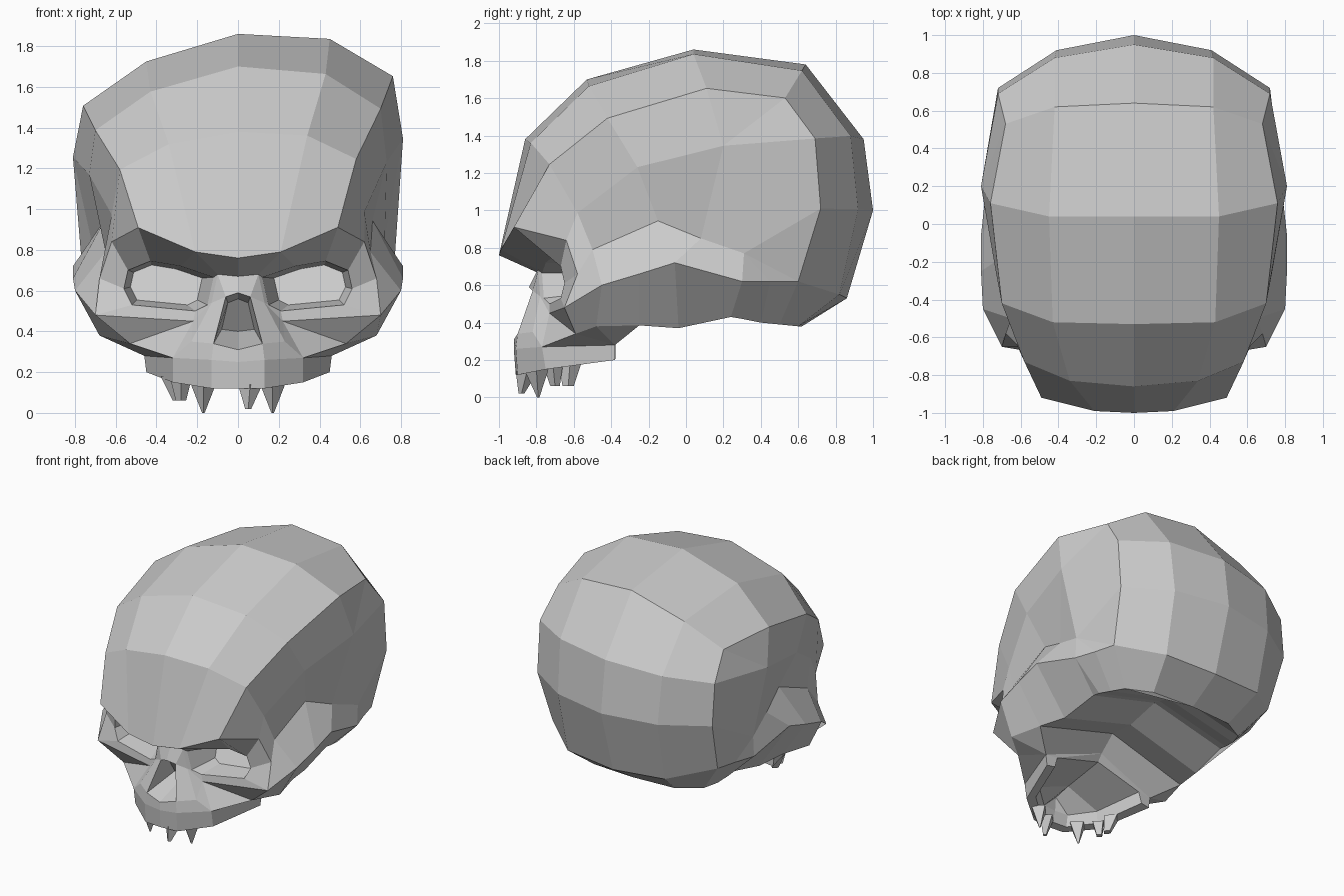
import bpy
import bmesh
from mathutils import Vector

if "Cube" in bpy.data.objects:
    bpy.data.objects.remove(bpy.data.objects["Cube"], do_unlink=True)

bone = bpy.data.materials.new("bone_grey")
bone.use_nodes = True
bone.diffuse_color = (0.6, 0.6, 0.6, 1)
bone.node_tree.nodes["Principled BSDF"].inputs["Base Color"].default_value = bone.diffuse_color


class Shell:
    """Collects faces for the +x half and mirrors each of them as it is added."""

    def __init__(self):
        self.bm = bmesh.new()
        self.verts = {}

    def vert(self, point):
        x, y, z = point
        key = (round(x, 3), round(y, 3), round(z, 3))
        if key not in self.verts:
            # the vault leans: its left side sits higher than its right
            lean = 0.14 * x * max(0, z - 0.9)
            self.verts[key] = self.bm.verts.new((x, y, z + lean))
        return self.verts[key]

    def face(self, *points):
        for side in (1, -1):
            corners = [self.vert((side * p[0], p[1], p[2])) for p in points]
            corners = list(dict.fromkeys(corners))[::side]
            if len(corners) > 2 and not self.bm.faces.get(corners):
                self.bm.faces.new(corners)

    def strip(self, first, second):
        for i in range(min(len(first), len(second)) - 1):
            self.face(first[i], first[i + 1], second[i + 1], second[i])

    def finish(self, name):
        bmesh.ops.recalc_face_normals(self.bm, faces=self.bm.faces[:])
        return finish_mesh(self.bm, name)


def finish_mesh(bm, name):
    mesh = bpy.data.meshes.new(name)
    bm.to_mesh(mesh)
    bm.free()
    mesh.materials.append(bone)
    obj = bpy.data.objects.new(name, mesh)
    bpy.context.collection.objects.link(obj)
    return obj


def moved(points, scale, shift):
    """Scale each point about the origin, then shift it."""
    return [tuple(c * s + d for c, s, d in zip(p, scale, shift)) for p in points]


# Arcs of the braincase, each running from the brow over the top to the back
midline = [(0, -1, .76), (0, -.86, 1.38), (0, -.53, 1.7), (0, .04, 1.86), (0, .64, 1.78),
           (0, .95, 1.38), (0, 1, 1), (0, .86, .53), (0, .62, .38)]
vault = [(.21, -.99, .79), (.34, -.83, 1.34), (.43, -.52, 1.62), (.45, .04, 1.78), (.42, .62, 1.7),
         (.42, .88, 1.37), (.41, .92, 1), (.4, .82, .55), (.33, .6, .38)]
ridge = [(.49, -.92, .91), (.58, -.73, 1.22), (.7, -.42, 1.44), (.76, .11, 1.58), (.68, .53, 1.54),
         (.72, .69, 1.34), (.72, .72, 1), (.68, .6, .62), (.5, .5, .39)]
temple_peak, ear = (.81, .2, 1.3), (.77, .31, .77)
temple = [(.62, -.64, .84), (.62, -.58, .98), (.73, -.26, 1.2), temple_peak, temple_peak,
          temple_peak, ear, ridge[7]]
hollow = [(.68, -.58, .66), (.65, -.5, .79), (.66, -.15, .94), (.72, .08, .85), ear, ear, ear, ridge[7]]
cheek_crest = [(.7, -.65, .48), (.8, -.45, .6), (.81, -.25, .66), (.81, -.06, .72), (.77, .3, .62),
               (.77, .3, .62), (.72, .45, .62), ridge[7]]
base_rim = [(.53, -.59, .34), (.68, -.48, .38), (.62, -.25, .385), (.58, -.04, .37), (.56, .24, .43),
            (.56, .3, .42), (.54, .4, .4), ridge[8]]

skull = Shell()
arcs = [midline, vault, ridge, temple, hollow, cheek_crest, base_rim]
for upper, lower in zip(arcs, arcs[1:]):
    skull.strip(upper, lower)

# Upper jaw: thin outer band, low inner wall and palate
band_top = [(0, -.92, .25), (.13, -.91, .26), (.32, -.77, .27), (.46, -.38, .28)]
band_low = [(0, -.91, .12), (.13, -.9, .12), (.32, -.75, .15), (.45, -.38, .2)]
band_inner = moved(band_low, (.85, .9, 1), (0, -.035, .01))
wall_top = moved(band_inner, (.94, .95, 1), (0, -.02, .08))
palate = moved(wall_top, (0, 1, 1), (0, 0, .1))
jaw = [band_top, band_low, band_inner, wall_top, palate]
for upper, lower in zip(jaw, jaw[1:]):
    skull.strip(upper, lower)
jaw_end = band_top[3]
skull.face(*(line[3] for line in jaw[:4]))

# Vaulted underside, running from the jaw ends to the back of the base
skull.face(jaw_end, base_rim[0], base_rim[1])
skull.face(jaw_end, base_rim[1], base_rim[2])
edge = [jaw_end] + base_rim[2:]
roof = moved(edge, (0, .9, 1), (0, 0, .16))
skull.strip(edge, roof)
skull.face(ridge[8], vault[8], midline[8], roof[-1])
skull.face(jaw_end, wall_top[3], roof[0])
skull.face(wall_top[3], palate[3], roof[0])

# Eye sockets: a frame of bone around a rim, then a deep pocket behind it
nasal_root, nose_side, under_eye = (.1, -.79, .68), (.13, -.78, .54), (.22, -.73, .45)
frame = [nasal_root, vault[0], ridge[0], temple[0], hollow[0], cheek_crest[0], under_eye, nose_side]
rim = [(.12, -.77, .665), (.28, -.75, .72), (.43, -.72, .745), (.54, -.67, .7),
       (.56, -.65, .61), (.52, -.67, .53), (.21, -.73, .5), (.15, -.76, .53)]
pocket = [(x * .8 + .08, z * .5 - .82, z * .8 + .13) for x, y, z in rim]
for outer, inner in ((frame, rim), (rim, pocket)):
    skull.strip(outer + outer[:1], inner + inner[:1])
skull.face(*pocket)

# Nose: bridge, side columns and the opening with its sloping floor
root_middle, bridge_tip, sill = (0, -.8, .67), (0, -.84, .59), (0, -.92, .31)
opening_top, opening_foot, column_foot = (.06, -.82, .57), (.12, -.9, .34), (.23, -.82, .35)
skull.face(midline[0], vault[0], nasal_root, root_middle)
skull.face(root_middle, nasal_root, opening_top, bridge_tip)
skull.face(nasal_root, nose_side, opening_top)
skull.face(opening_top, nose_side, column_foot, opening_foot)
opening = [bridge_tip, opening_top, opening_foot, sill]
back = [(0, -.74, .56), (.05, -.74, .54), (.08, -.63, .41), (0, -.63, .4)]
skull.strip(opening, back)
skull.face(*back)

# Cheek and muzzle, joining the face to the jaw
skull.strip([sill, opening_foot, column_foot], band_top)
skull.face(nose_side, under_eye, column_foot)
skull.face(column_foot, under_eye, band_top[2])
skull.face(under_eye, cheek_crest[0], base_rim[0])
skull.face(under_eye, base_rim[0], band_top[2])
skull.face(base_rim[0], jaw_end, band_top[2])
skull.finish("skull")


def tooth(name, root, tip, width, blunt):
    """A tapered four-sided peg from the jaw to its tip."""
    bm = bmesh.new()
    root, tip = Vector(root), Vector(tip)
    rings = []
    for centre, size in ((root, width), (tip, width * blunt)):
        rings.append([bm.verts.new(centre + Vector((x * size, y * size, 0)))
                      for x, y in ((1, 0), (0, 1), (-1, 0), (0, -1))])
    for i in range(4):
        j = (i + 1) % 4
        bm.faces.new((rings[0][i], rings[0][j], rings[1][j], rings[1][i]))
    for ring in rings:
        bm.faces.new(ring)
    bmesh.ops.recalc_face_normals(bm, faces=bm.faces[:])
    finish_mesh(bm, name)


# Surviving teeth
tooth("incisor", (.06, -.85, .14), (.05, -.88, .02), .06, .25)
for side, label in ((1, "left"), (-1, "right")):
    tooth(label + "_canine", (side * .17, -.8, .15), (side * .17, -.79, 0), .065, .1)
tooth("right_premolar", (-.28, -.71, .16), (-.28, -.7, .06), .05, .5)
tooth("right_molar", (-.32, -.62, .18), (-.29, -.63, .06), .06, .5)
